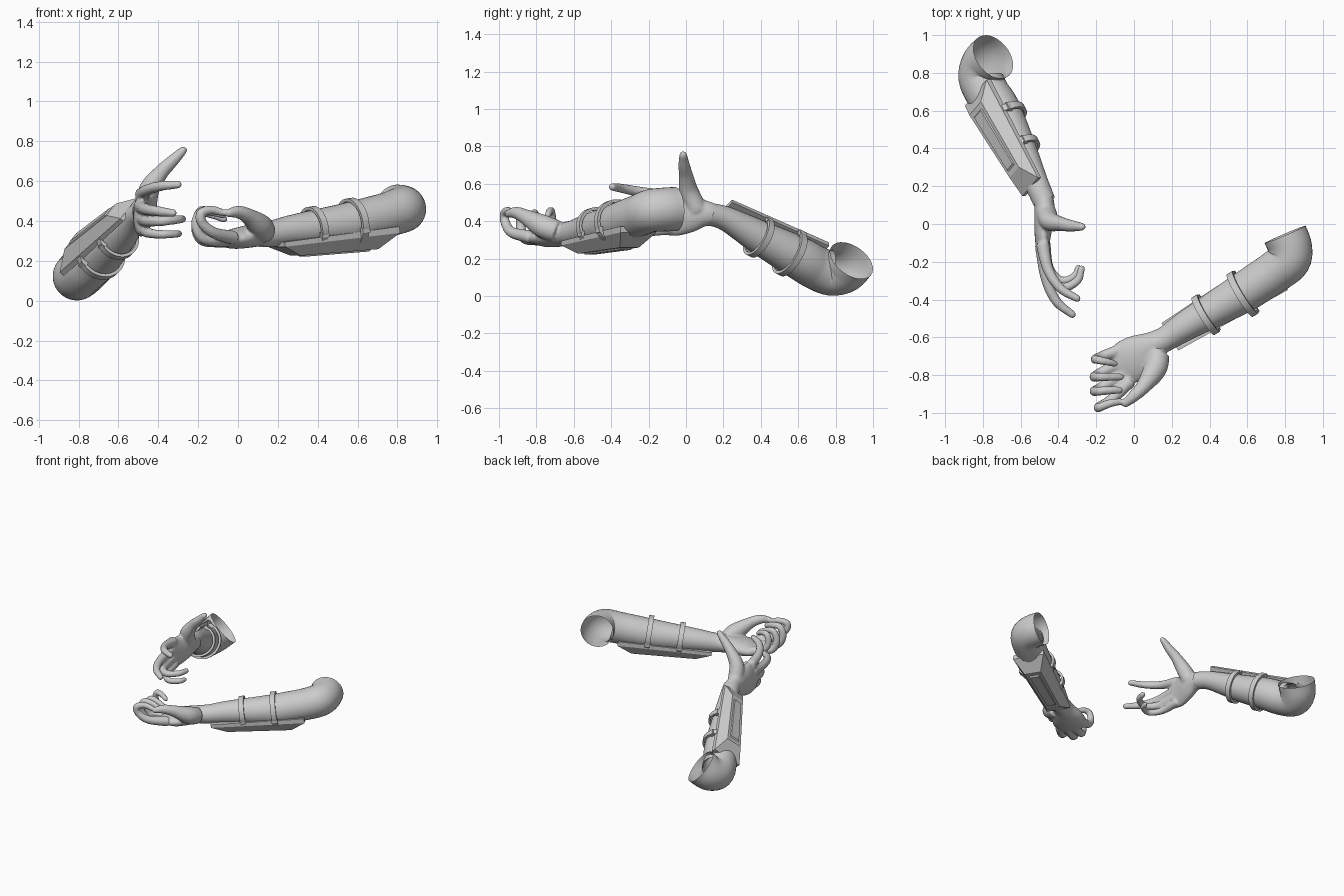
import bpy, bmesh, math
from mathutils import Vector as V

if "Cube" in bpy.data.objects:
    bpy.data.objects.remove(bpy.data.objects["Cube"])


def finish(name, bm, angle=40, smooth=True):
    bmesh.ops.recalc_face_normals(bm, faces=bm.faces)
    me = bpy.data.meshes.new(name)
    bm.to_mesh(me)
    bm.free()
    ob = bpy.data.objects.new(name, me)
    bpy.context.collection.objects.link(ob)
    if smooth:
        bpy.ops.object.select_all(action='DESELECT')
        ob.select_set(True)
        bpy.context.view_layer.objects.active = ob
        bpy.ops.object.shade_smooth_by_angle(angle=math.radians(angle))
    return ob


def spline(rows, steps=5):
    """Smooth curve through rows of (x, y, z, radius, thickness)."""
    p = [V(r) for r in rows]
    p = [2 * p[0] - p[1]] + p + [2 * p[-1] - p[-2]]
    out = []
    for a, b, c, d in zip(p, p[1:], p[2:], p[3:]):
        for i in range(steps):
            t = i / steps
            out.append(0.5 * (2 * b + (c - a) * t + (2 * a - 5 * b + 4 * c - d) * t * t
                              + (3 * b - a - 3 * c + d) * t ** 3))
    return out + [p[-2]]


def tube(bm, rows, side=(0.3, 0.2, 1), seg=20, cap=True):
    """Loft ellipses along a spline; side is the wide direction."""
    rows = spline([r if len(r) == 5 else (*r, r[3]) for r in rows])
    pts = [V(r[:3]) for r in rows]
    rad = [(r[3], r[4]) for r in rows]
    if cap:
        t = (pts[-1] - pts[-2]).normalized()
        a, b = rad[-1]
        end = pts[-1]
        for d, f in ((0.45, 0.85), (0.75, 0.6), (0.92, 0.25)):
            pts.append(end + t * b * d)
            rad.append((a * f, b * f))
    s, rings = V(side), []
    for i, p in enumerate(pts):
        t = (pts[min(i + 1, len(pts) - 1)] - pts[max(i - 1, 0)]).normalized()
        s = (s - t * s.dot(t)).normalized()
        u = t.cross(s)
        rings.append([bm.verts.new(p + s * rad[i][0] * math.cos(k * math.tau / seg)
                                   + u * rad[i][1] * math.sin(k * math.tau / seg))
                      for k in range(seg)])
    for r, q in zip(rings, rings[1:]):
        for k in range(seg):
            j = (k + 1) % seg
            bm.faces.new((r[k], r[j], q[j], q[k]))
    if cap:
        bm.faces.new(rings[0])
        bm.faces.new(rings[-1])


def forearm(name, rows):
    bm = bmesh.new()
    tube(bm, rows, seg=32, cap=False)
    finish(name, bm, 80)


def hand(name, palm, wide, digits):
    """Palm and digits melted into one smooth skin."""
    bm = bmesh.new()
    tube(bm, palm, wide, 28)
    for d in digits:
        tube(bm, d)
    ob = finish(name, bm)
    m = ob.modifiers.new("melt", 'REMESH')
    m.mode, m.voxel_size, m.use_smooth_shade = 'VOXEL', 0.008, True
    m = ob.modifiers.new("soften", 'SMOOTH')
    m.factor, m.iterations = 0.5, 5


def bracer(name, a, b, n, w, h):
    """Faceted guard plate from a to b, bulging along n, with a raised panel."""
    a, b = V(a), V(b)
    t = (b - a).normalized()
    n = V(n)
    n = (n - t * n.dot(t)).normalized()
    s = t.cross(n)
    for part, layers in (("plate", ((0, .35, 1.0), (0, .55, 1.0), (.16, 1.0, .55))),
                         ("panel", ((.2, .97, .38), (.22, 1.06, .32)))):
        bm = bmesh.new()
        for inset, hf, wf in layers:
            for f in (inset, 1 - inset):
                for e in (-1, 1):
                    ww, hh = w[0] + (w[1] - w[0]) * f, h[0] + (h[1] - h[0]) * f
                    bm.verts.new(a.lerp(b, f) + n * hh * hf + s * ww * wf * e)
        bmesh.ops.convex_hull(bm, input=bm.verts)
        bmesh.ops.dissolve_limit(bm, angle_limit=0.03, verts=bm.verts, edges=bm.edges)
        finish(name + "_" + part, bm, smooth=False)
    return t, n, s


def strap(name, c, frame, r, band=0.036, thick=0.016, seg=40):
    """Flat band around the forearm with a buckle at each plate edge."""
    t, n, s = frame
    c = V(c)
    bm = bmesh.new()
    rings = []
    for k in range(seg):
        ang = k * math.tau / seg
        d = s * math.cos(ang) * 1.06 + n * math.sin(ang)
        rings.append([bm.verts.new(c + d * (r + o) + t * e)
                      for o, e in ((0, -band / 2), (0, band / 2), (thick, band / 2), (thick, -band / 2))])
    for k in range(seg):
        p, q = rings[k], rings[(k + 1) % seg]
        for j in range(4):
            bm.faces.new((p[j], p[(j + 1) % 4], q[(j + 1) % 4], q[j]))
    finish(name, bm)
    for e in (-1, 1):
        bm = bmesh.new()
        for i in (-.6, .6):
            for j in (.95, 1.17):
                for k in (.22, .5):
                    bm.verts.new(c + t * band * i + s * e * r * j + n * r * k)
        bmesh.ops.convex_hull(bm, input=bm.verts)
        finish(name + "_buckle", bm, smooth=False)


# Left arm: bent elbow, open sleeve end, reaching forward with thumb up
forearm("left_forearm", [
    (-.745, .885, .19, .13), (-.79, .845, .14, .125), (-.81, .775, .122, .12),
    (-.775, .69, .153, .117), (-.713, .60, .205, .114), (-.61, .40, .31, .092),
    (-.52, .22, .41, .066), (-.475, .12, .44, .060)])
hand("left_hand", [
    (-.497, .17, .425, .058, .055), (-.475, .11, .44, .068, .053), (-.475, .03, .44, .100, .052),
    (-.483, -.06, .438, .118, .043), (-.484, -.13, .44, .108, .034)], (0, .3, 1), [
    [(-.465, .06, .46, .055), (-.445, .015, .56, .052), (-.385, 0, .645, .038),
     (-.33, -.01, .70, .031), (-.275, -.015, .755, .021)],
    [(-.485, -.10, .53, .036), (-.455, -.24, .555, .029), (-.39, -.34, .575, .025), (-.30, -.395, .583, .02)],
    [(-.49, -.11, .475, .036), (-.465, -.29, .46, .029), (-.41, -.41, .45, .026), (-.325, -.48, .44, .02)],
    [(-.485, -.10, .415, .035), (-.455, -.26, .40, .028), (-.38, -.335, .40, .025),
     (-.30, -.30, .408, .022), (-.278, -.235, .41, .019)],
    [(-.475, -.09, .36, .032), (-.45, -.23, .34, .025), (-.385, -.30, .333, .022),
     (-.315, -.275, .335, .02), (-.295, -.23, .336, .017)]])
frame = bracer("left_bracer", (-.775, .70, .16), (-.505, .20, .425), (-.75, -.055, .65), (.115, .082), (.152, .108))
strap("left_strap_upper", (-.69, .555, .23), frame, .11)
strap("left_strap_lower", (-.605, .39, .315), frame, .094)

# Right arm: palm up with curled fingers
forearm("right_forearm", [
    (.80, -.055, .465, .118), (.825, -.12, .462, .117), (.82, -.19, .455, .115),
    (.75, -.25, .432, .112), (.66, -.31, .41, .110), (.55, -.38, .387, .105),
    (.29, -.53, .355, .08), (.18, -.60, .338, .068), (.11, -.64, .333, .064)])
hand("right_hand", [
    (.17, -.605, .338, .064, .062), (.11, -.64, .333, .076, .060), (.04, -.685, .32, .108, .056),
    (-.02, -.725, .31, .12, .05), (-.07, -.755, .305, .108, .036)], (-.5, .85, 0), [
    [(.13, -.69, .345, .06), (.11, -.77, .375, .062), (.05, -.86, .425, .04),
     (0, -.91, .445, .032), (-.045, -.95, .44, .022)],
    [(-.02, -.83, .315, .036), (-.12, -.93, .34, .029), (-.18, -.965, .39, .026),
     (-.185, -.972, .44, .024), (-.13, -.95, .455, .022), (-.07, -.94, .44, .018)],
    [(-.05, -.79, .305, .036), (-.17, -.865, .31, .029), (-.21, -.885, .38, .026),
     (-.185, -.885, .445, .024), (-.12, -.88, .445, .022), (-.075, -.88, .43, .019)],
    [(-.075, -.74, .30, .035), (-.18, -.79, .305, .028), (-.21, -.81, .375, .026),
     (-.18, -.81, .44, .023), (-.12, -.81, .43, .021), (-.07, -.81, .41, .019)],
    [(-.08, -.67, .31, .034), (-.17, -.70, .335, .027), (-.205, -.715, .39, .024),
     (-.19, -.72, .45, .022), (-.14, -.73, .45, .02), (-.10, -.74, .43, .017)]])
frame = bracer("right_bracer", (.745, -.26, .43), (.185, -.60, .335), (0, 0, -1), (.112, .085), (.165, .118))
strap("right_strap_upper", (.575, -.37, .392), frame, .108)
strap("right_strap_lower", (.38, -.48, .365), frame, .093)
